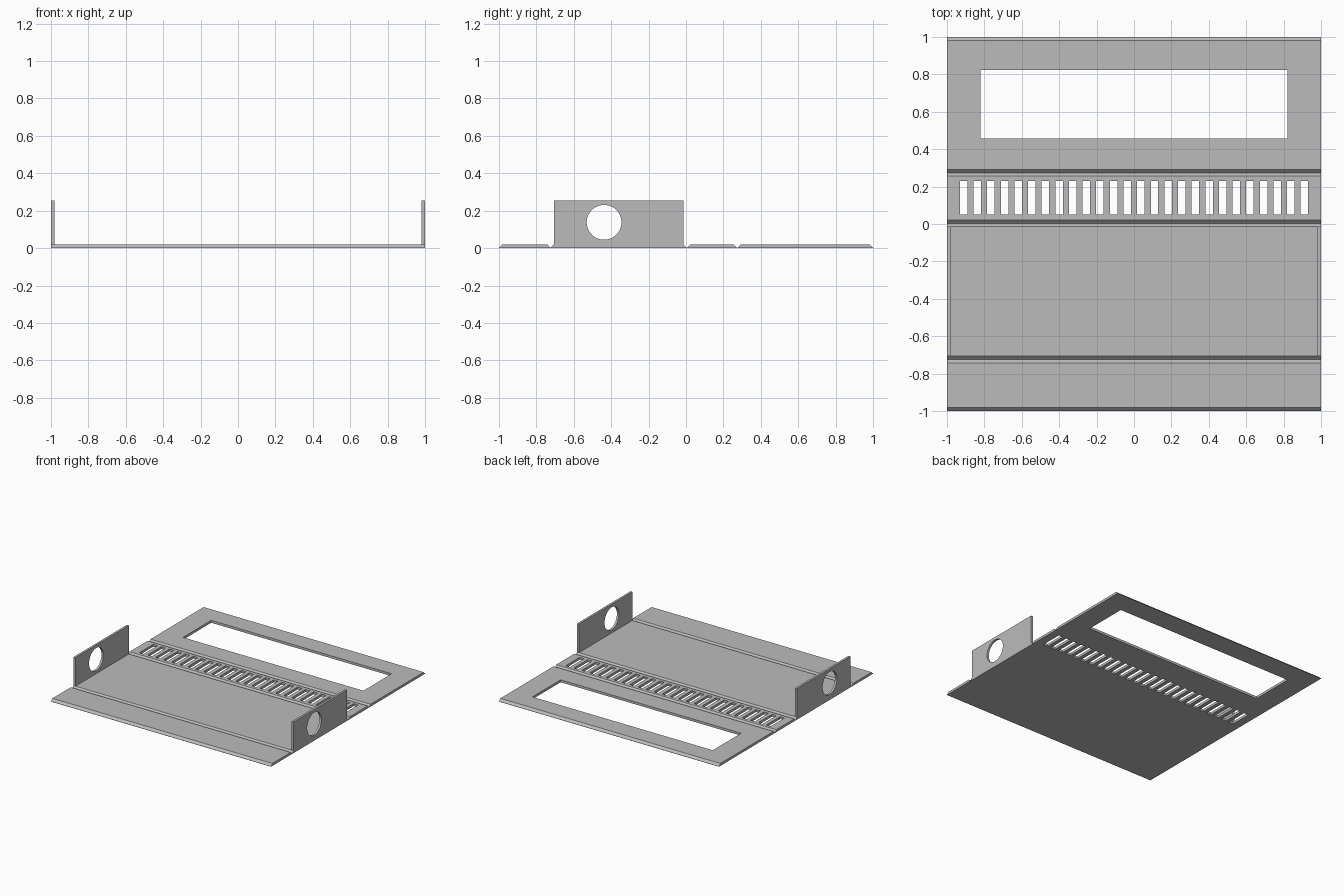
import bpy
import bmesh
import math
from mathutils import Matrix, Vector

cube = bpy.data.objects.get("Cube")
if cube:
    bpy.data.objects.remove(cube, do_unlink=True)

THICK = 0.02      # sheet thickness
LIP = 0.002       # material left at the folds
SLOPE = 0.018     # width of each mitred edge
WALL_TOP = 0.255
FOLDS = [-1.0, -0.725, 0.004, 0.274, 1.0]

grey = bpy.data.materials.new("sheet grey")
grey.use_nodes = True
grey.diffuse_color = (0.5, 0.5, 0.5, 1)
grey.node_tree.nodes["Principled BSDF"].inputs["Base Color"].default_value = (0.5, 0.5, 0.5, 1)


def make_object(name, bm):
    bmesh.ops.recalc_face_normals(bm, faces=bm.faces)
    mesh = bpy.data.meshes.new(name)
    bm.to_mesh(mesh)
    bm.free()
    mesh.materials.append(grey)
    obj = bpy.data.objects.new(name, mesh)
    bpy.context.collection.objects.link(obj)
    return obj


def add_box(bm, low, high):
    low, high = Vector(low), Vector(high)
    place = Matrix.Translation((low + high) / 2) @ Matrix.Diagonal((*(high - low), 1))
    bmesh.ops.create_cube(bm, size=1, matrix=place)


def combine(obj, tool, operation):
    """Apply a boolean and discard the tool."""
    tool.hide_render = True
    mod = obj.modifiers.new("combine", 'BOOLEAN')
    mod.operation = operation
    mod.solver = 'EXACT'
    mod.object = tool
    bpy.context.view_layer.update()
    graph = bpy.context.evaluated_depsgraph_get()
    result = bpy.data.meshes.new_from_object(obj.evaluated_get(graph))
    obj.modifiers.clear()
    obj.data = result
    bpy.data.objects.remove(tool, do_unlink=True)


# Folding sheet: mitred panels joined by thin folds, extruded across x
profile = [(-1, 0), (-1, LIP)]
for start, end in zip(FOLDS, FOLDS[1:]):
    profile += [(start + SLOPE, THICK), (end - SLOPE, THICK), (end, LIP)]
profile.append((1, 0))
bm = bmesh.new()
face = bm.faces.new([bm.verts.new((-1, y, z)) for y, z in profile])
sweep = bmesh.ops.extrude_face_region(bm, geom=[face])
bmesh.ops.translate(bm, vec=(2, 0, 0),
                    verts=[v for v in sweep["geom"] if isinstance(v, bmesh.types.BMVert)])
sheet = make_object("folding_sheet", bm)

# Upright side walls on the base panel
bm = bmesh.new()
for side in (-1, 1):
    inner, outer = sorted((side * 0.982, side))
    add_box(bm, (inner, FOLDS[1] + SLOPE, THICK / 2), (outer, FOLDS[2] - SLOPE, WALL_TOP))
combine(sheet, make_object("side_walls", bm), 'UNION')

# Window and row of vent slots
bm = bmesh.new()
add_box(bm, (-0.82, 0.457, -0.1), (0.82, 0.823, 0.1))
for i in range(26):
    x = -0.911 + i * 0.0729
    add_box(bm, (x - 0.02, 0.05, -0.1), (x + 0.02, 0.23, 0.1))
combine(sheet, make_object("opening_cutter", bm), 'DIFFERENCE')

# Round hole through both walls
bm = bmesh.new()
bmesh.ops.create_cone(bm, cap_ends=True, segments=48, radius1=0.093, radius2=0.093, depth=3,
                      matrix=Matrix.Translation((0, -0.438, 0.138)) @ Matrix.Rotation(math.pi / 2, 4, 'Y'))
combine(sheet, make_object("hole_cutter", bm), 'DIFFERENCE')

bpy.ops.object.select_all(action='DESELECT')
sheet.select_set(True)
bpy.context.view_layer.objects.active = sheet
bpy.ops.object.shade_smooth_by_angle(angle=math.radians(25))
